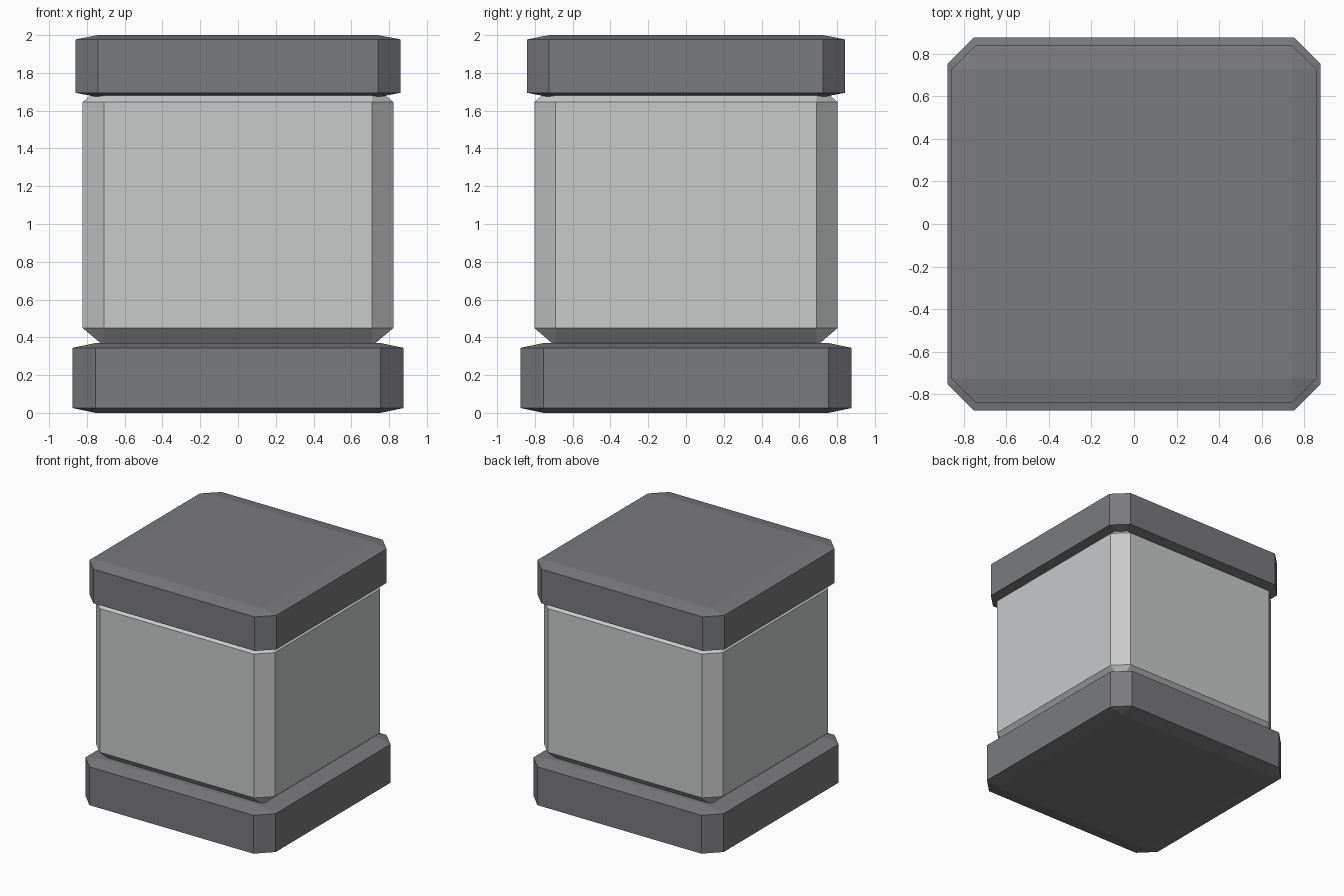
import bpy
import bmesh
from mathutils import Matrix

default = bpy.data.objects.get("Cube")
if default:
    bpy.data.objects.remove(default, do_unlink=True)


def make_material(name, rgb):
    mat = bpy.data.materials.new(name)
    mat.use_nodes = True
    color = (*rgb, 1.0)
    mat.diffuse_color = color
    mat.node_tree.nodes["Principled BSDF"].inputs["Base Color"].default_value = color
    return mat


def chamfered_block(name, half_x, half_y, bottom, top, mat, chamfer=0.138):
    """Cube with every edge cut flat, then stretched so the chamfer follows its size."""
    bm = bmesh.new()
    bmesh.ops.create_cube(bm, size=2)
    bmesh.ops.bevel(bm, geom=bm.edges[:], offset=chamfer, offset_type='OFFSET',
                    segments=1, affect='EDGES')
    half_z = (top - bottom) / 2
    stretch = Matrix.Diagonal((half_x, half_y, half_z, 1))
    bm.transform(Matrix.Translation((0, 0, bottom + half_z)) @ stretch)
    bmesh.ops.recalc_face_normals(bm, faces=bm.faces[:])
    mesh = bpy.data.meshes.new(name)
    bm.to_mesh(mesh)
    bm.free()
    mesh.materials.append(mat)
    obj = bpy.data.objects.new(name, mesh)
    bpy.context.collection.objects.link(obj)
    return obj


dark_grey = make_material("dark grey", (0.195, 0.197, 0.207))
light_grey = make_material("light grey", (0.58, 0.585, 0.59))

# Wide foot, pale container body, and overhanging lid
chamfered_block("base", 0.875, 0.875, 0.0, 0.37, dark_grey)
chamfered_block("body", 0.823, 0.803, 0.354, 1.741, light_grey)
chamfered_block("lid", 0.86, 0.841, 1.672, 2.0, dark_grey)
